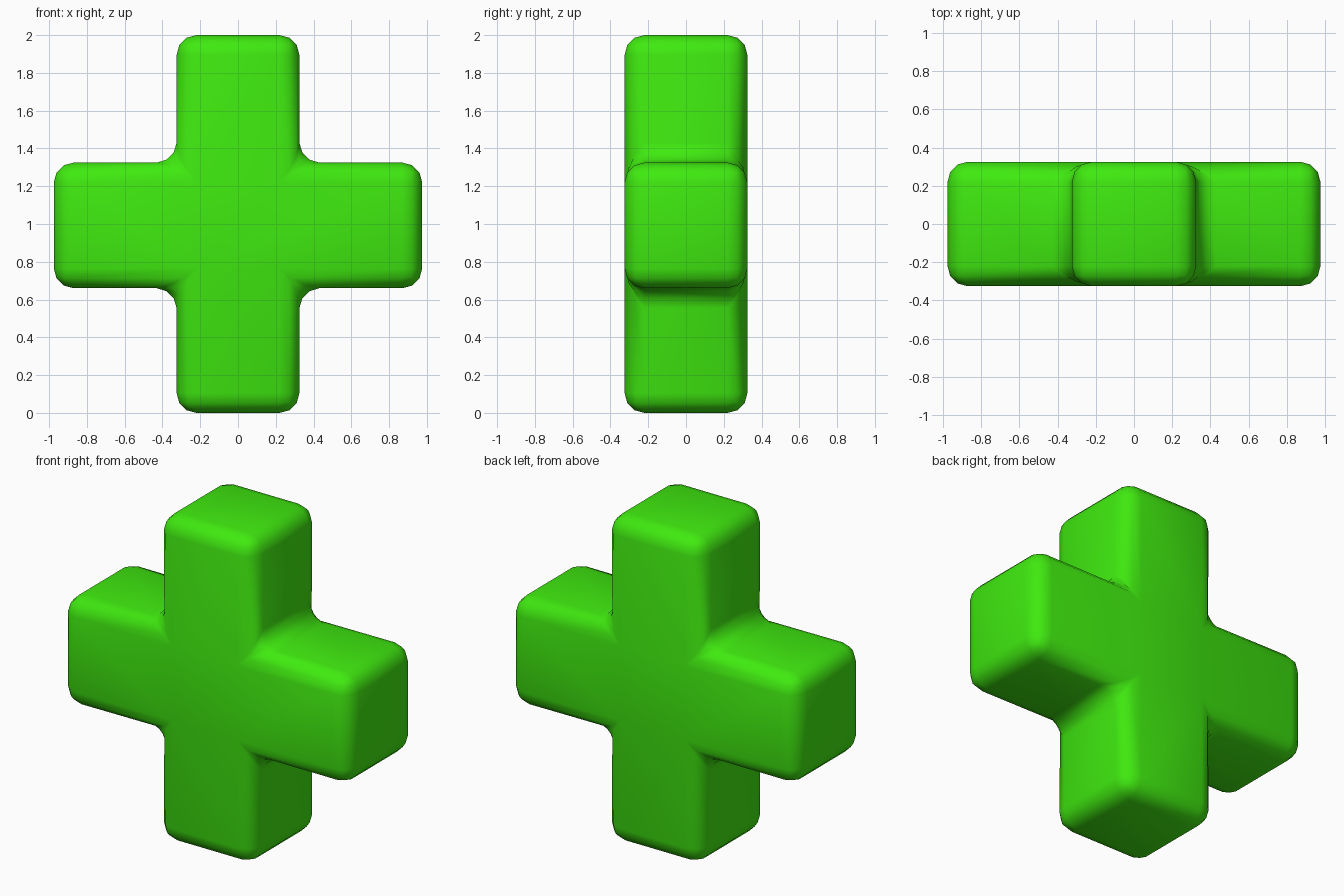
import bpy, bmesh

if "Cube" in bpy.data.objects:
    bpy.data.objects.remove(bpy.data.objects["Cube"])

# Overall sizes: arm half-widths, reach and the height of the crossbar
HX, HY, REACH = 0.325, 0.325, 0.975
Z0, Z1, Z2, Z3 = 0.0, 0.66, 1.325, 2.0

# Plus-shaped outline in the front plane
outline = [(-HX, Z0), (HX, Z0), (HX, Z1), (REACH, Z1), (REACH, Z2), (HX, Z2),
           (HX, Z3), (-HX, Z3), (-HX, Z2), (-REACH, Z2), (-REACH, Z1), (-HX, Z1)]

# Extrude the outline front to back
bm = bmesh.new()
front = bm.faces.new([bm.verts.new((x, -HY, z)) for x, z in outline])
ext = bmesh.ops.extrude_face_region(bm, geom=[front], use_keep_orig=True)
back = [v for v in ext["geom"] if isinstance(v, bmesh.types.BMVert)]
bmesh.ops.translate(bm, verts=back, vec=(0, 2 * HY, 0))
bmesh.ops.recalc_face_normals(bm, faces=bm.faces)

mesh = bpy.data.meshes.new("plus_body")
bm.to_mesh(mesh)
bm.free()
plus = bpy.data.objects.new("plus_body", mesh)
bpy.context.collection.objects.link(plus)

# Rounded edges, including the inner corners
bevel = plus.modifiers.new("rounded_edges", "BEVEL")
bevel.width = 0.105
bevel.segments = 3
bevel.limit_method = "ANGLE"
mesh.shade_smooth()

# Bright green
green = bpy.data.materials.new("green")
green.diffuse_color = (0.05, 0.82, 0.005, 1)
green.use_nodes = True
green.node_tree.nodes["Principled BSDF"].inputs["Base Color"].default_value = green.diffuse_color
mesh.materials.append(green)
